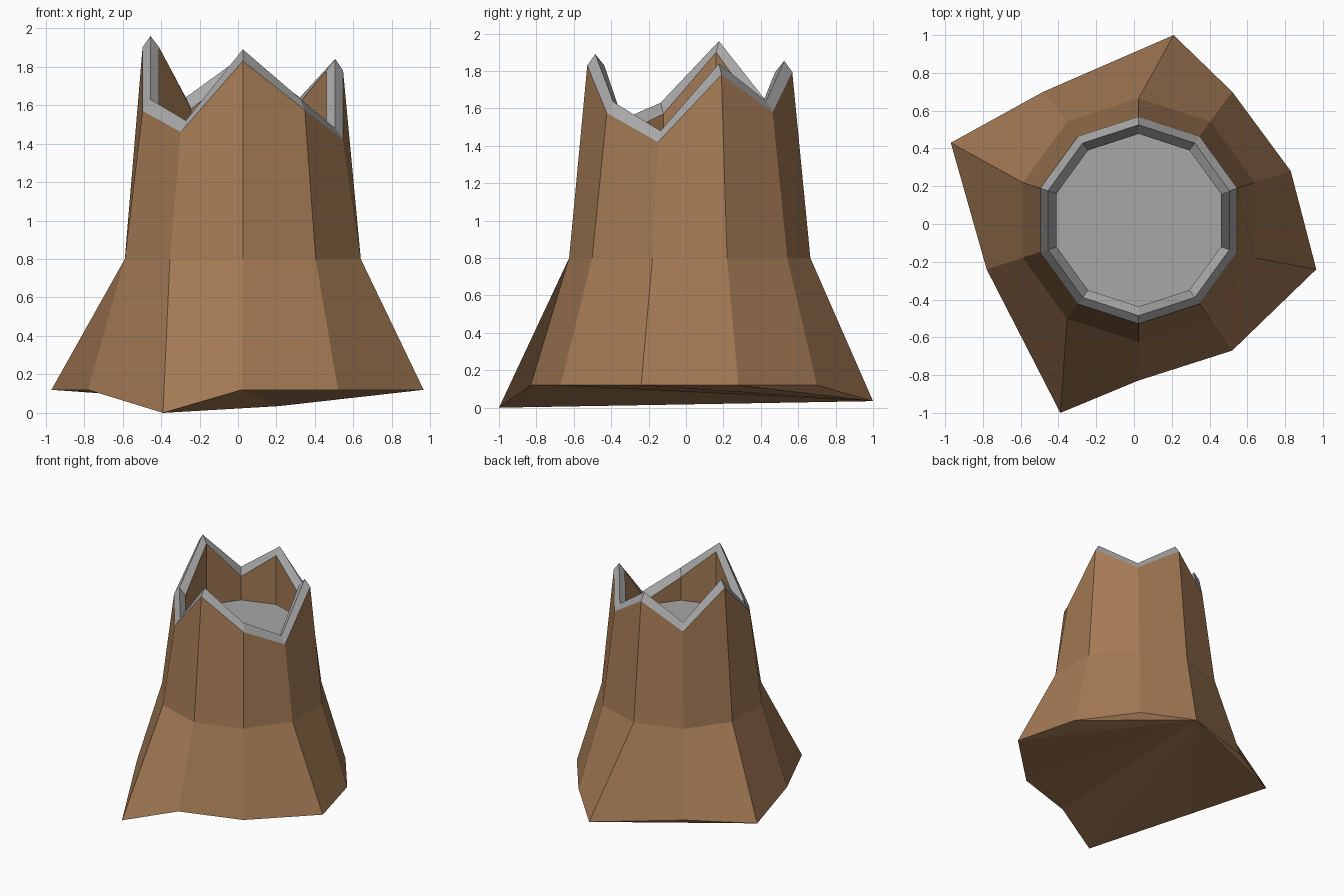
import bpy
from math import cos, sin, radians

cube = bpy.data.objects.get("Cube")
if cube:
    bpy.data.objects.remove(cube, do_unlink=True)

SIDES = 10
CX, CY = 0.025, 0.02


def material(name, rgb):
    mat = bpy.data.materials.new(name)
    mat.use_nodes = True
    color = (*rgb, 1.0)
    mat.diffuse_color = color
    shader = mat.node_tree.nodes["Principled BSDF"]
    shader.inputs["Base Color"].default_value = color
    shader.inputs["Roughness"].default_value = 0.9
    return mat


def ring(radius, heights):
    """Ten-sided ring starting at the back, running clockwise from above."""
    points = []
    for i, z in enumerate(heights):
        a = radians(90 - 36 * i)
        points.append((CX + radius * cos(a), CY + radius * sin(a), z))
    return points


def loft(name, rings, mat, fan=False, cap=False):
    """Join successive rings with quads; optionally close the first or last ring."""
    verts = [p for r in rings for p in r]
    faces = []
    for k in range(len(rings) - 1):
        a, b = k * SIDES, (k + 1) * SIDES
        for i in range(SIDES):
            j = (i + 1) % SIDES
            faces.append((a + j, a + i, b + i, b + j))
    if fan:
        faces += [(0, i, i + 1) for i in range(1, SIDES - 1)]
    if cap:
        last = (len(rings) - 1) * SIDES
        faces.append(tuple(last + i for i in reversed(range(SIDES))))
    mesh = bpy.data.meshes.new(name)
    mesh.from_pydata(verts, [], faces)
    mesh.materials.append(mat)
    mesh.update()
    obj = bpy.data.objects.new(name, mesh)
    bpy.context.collection.objects.link(obj)
    return obj


bark = material("brown bark", (0.37, 0.195, 0.09))
stone = material("grey wood", (0.39, 0.39, 0.39))

# Splayed roots: two of the tips dip down to the ground
roots = [(0.21, 1.0, 0.035), (0.52, 0.70, 0.12), (0.83, 0.28, 0.12),
         (0.965, -0.24, 0.12), (0.52, -0.67, 0.12), (0.02, -0.83, 0.12),
         (-0.39, -1.0, 0.0), (-0.78, -0.24, 0.12), (-0.97, 0.43, 0.12),
         (-0.48, 0.70, 0.12)]

# Jagged heights of the broken top
jagged = [1.795, 1.58, 1.78, 1.42, 1.575, 1.83, 1.46, 1.57, 1.90, 1.58]
crest = [z + 0.06 for z in jagged]
floor_z = [1.38] * SIDES

# Trunk with a closed underside
loft("trunk_bark", [roots, ring(0.645, [0.8] * SIDES), ring(0.548, jagged)],
     bark, fan=True)

# Bevelled rim along the broken edge
loft("broken_rim", [ring(0.548, jagged), ring(0.505, crest), ring(0.457, jagged)], stone)

# Hollow inside
loft("inner_wall", [ring(0.457, jagged), ring(0.457, floor_z)], bark)
loft("hollow_floor", [ring(0.457, floor_z)], stone, cap=True)
